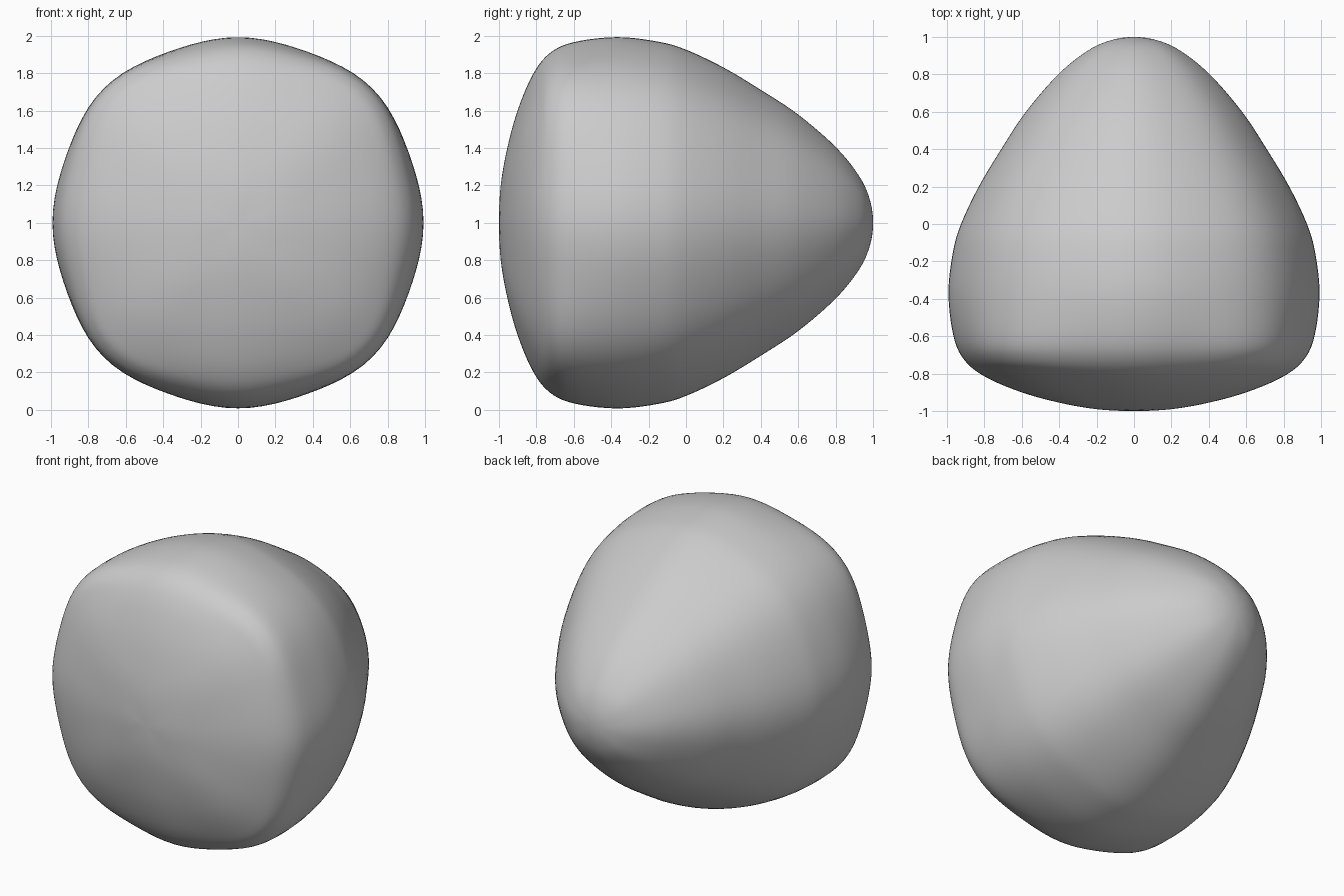
import bpy, bmesh, math

if "Cube" in bpy.data.objects:
    bpy.data.objects.remove(bpy.data.objects["Cube"])

# Profiles (y, radius) from front cap to back tip: through the flats, and through the four corners
FLAT = [(-1, 0), (-.99, .2), (-.955, .4), (-.9, .6), (-.82, .79), (-.73, .905), (-.6, .965),
        (-.37, .992), (-.15, .968), (0, .925), (.2, .83), (.4, .71), (.6, .578), (.8, .405),
        (.925, .25), (.982, .125), (1, 0)]
CORNER = [(-1, 0), (-.985, .23), (-.945, .46), (-.875, .69), (-.79, .87), (-.72, .965), (-.61, 1.01),
          (-.37, 1.012), (-.15, .982), (0, .935), (.2, .835), (.4, .71), (.6, .575), (.8, .4),
          (.925, .25), (.982, .125), (1, 0)]
STEPS, SIDES = 5, 96


def smooth(points):
    """Catmull-Rom samples; the ends are mirrored across the axis."""
    ext = [(points[1][0], -points[1][1])] + points + [(points[-2][0], -points[-2][1])]
    out = []
    for i in range(1, len(ext) - 2):
        for s in range(STEPS):
            t = s / STEPS
            out.append(tuple(
                .5 * (2 * b + (c - a) * t + (2 * a - 5 * b + 4 * c - d) * t * t
                      + (3 * b - a - 3 * c + d) * t ** 3)
                for a, b, c, d in zip(*ext[i - 1:i + 3])))
    return out + [points[-1]]


flat, corner = smooth(FLAT), smooth(CORNER)
bm = bmesh.new()

# Rings blended between the two profiles
rings = []
for (y0, r0), (y1, r1) in list(zip(flat, corner))[1:-1]:
    ring = []
    for k in range(SIDES):
        a = 2 * math.pi * k / SIDES
        w = abs(math.sin(2 * a)) ** 3
        r = (r0 + (r1 - r0) * w) * (1 - .012 * math.sin(4 * a) ** 2)
        y = y0 + (y1 - y0) * w
        ring.append(bm.verts.new((r * math.cos(a), y, 1 + r * math.sin(a))))
    rings.append(ring)
front = bm.verts.new((0, -1, 1))
tip = bm.verts.new((0, 1, 1))

# Skin the rings and close both ends
for k in range(SIDES):
    n = (k + 1) % SIDES
    bm.faces.new((front, rings[0][k], rings[0][n]))
    bm.faces.new((tip, rings[-1][n], rings[-1][k]))
    for a, b in zip(rings, rings[1:]):
        bm.faces.new((a[k], b[k], b[n], a[n]))
bmesh.ops.recalc_face_normals(bm, faces=bm.faces)
for f in bm.faces:
    f.smooth = True

mesh = bpy.data.meshes.new("rounded_pebble")
bm.to_mesh(mesh)
bm.free()
bpy.context.collection.objects.link(bpy.data.objects.new("rounded_pebble", mesh))
